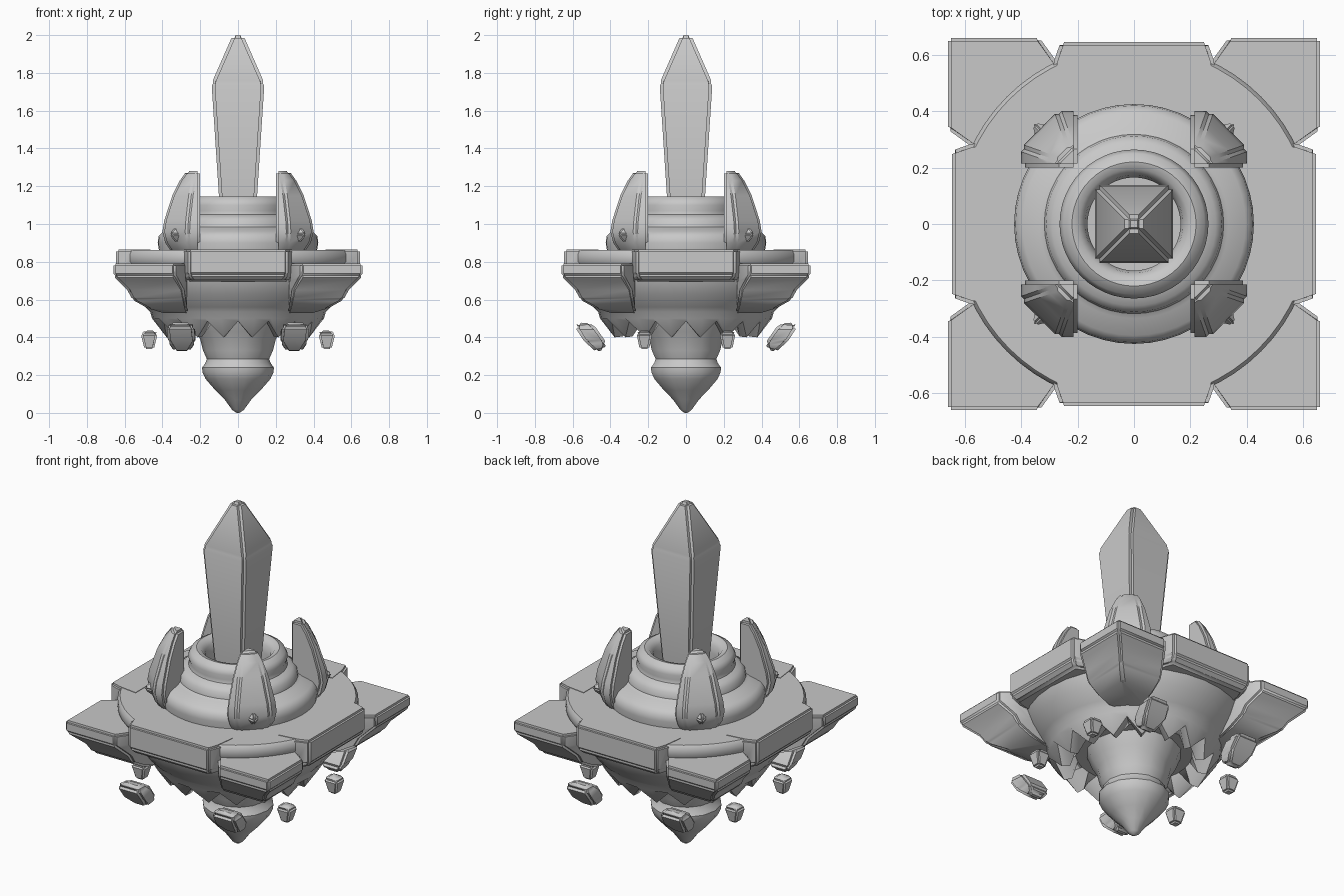
import bpy, bmesh, math
from mathutils import Vector

if "Cube" in bpy.data.objects:
    bpy.data.objects.remove(bpy.data.objects["Cube"])

stone = bpy.data.materials.new("light grey stone")
stone.diffuse_color = (0.58, 0.58, 0.58, 1)
stone.use_nodes = True
stone.node_tree.nodes["Principled BSDF"].inputs["Base Color"].default_value = stone.diffuse_color


def finish(name, bm, bevel=0.0, segs=2, sharp=40):
    bmesh.ops.remove_doubles(bm, verts=bm.verts, dist=1e-5)
    bmesh.ops.recalc_face_normals(bm, faces=bm.faces)
    if bevel:
        edges = [e for e in bm.edges if e.is_manifold and e.calc_face_angle(0) > math.radians(25)]
        bmesh.ops.bevel(bm, geom=edges, offset=bevel, segments=segs, affect='EDGES', clamp_overlap=True)
        bmesh.ops.recalc_face_normals(bm, faces=bm.faces)
    me = bpy.data.meshes.new(name)
    bm.to_mesh(me)
    bm.free()
    me.materials.append(stone)
    me.shade_smooth()
    me.set_sharp_from_angle(angle=math.radians(sharp))
    ob = bpy.data.objects.new(name, me)
    bpy.context.collection.objects.link(ob)
    return ob


def loft(name, rings, bevel=0.0, segs=2, sharp=40):
    """Skin a stack of equal-length point rings and cap both ends."""
    bm = bmesh.new()
    vs = [[bm.verts.new(p) for p in ring] for ring in rings]
    n = len(vs[0])
    for a, b in zip(vs, vs[1:]):
        for i in range(n):
            j = (i + 1) % n
            bm.faces.new((a[i], a[j], b[j], b[i]))
    bm.faces.new(vs[0])
    bm.faces.new(vs[-1])
    return finish(name, bm, bevel, segs, sharp)


def circle(r, z, n):
    return [(r * math.cos(2 * math.pi * i / n), r * math.sin(2 * math.pi * i / n), z) for i in range(n)]


def lathe(name, profile, n=48, bevel=0.0, sharp=40):
    return loft(name, [circle(r, z, n) for r, z in profile], bevel, 2, sharp)


def quarter(rings, k):
    """Rotate rings by k quarter turns about z."""
    c, s = [(1, 0), (0, 1), (-1, 0), (0, -1)][k]
    return [[(x * c - y * s, x * s + y * c, z) for x, y, z in r] for r in rings]


# Crystal blade standing in the middle
def square(h, z):
    return [(-h, -h, z), (h, -h, z), (h, h, z), (-h, h, z)]


loft("crystal", [square(0.09, 0.98), square(0.14, 1.745), square(0.028, 2.0)], 0.016, 2, 35)

# Stepped dome with a rounded, hollow collar
lathe("collar_dome", [(0.415, 0.84), (0.425, 0.90), (0.42, 0.935), (0.395, 0.96), (0.335, 0.975),
                      (0.318, 0.985), (0.312, 1.02), (0.29, 1.04), (0.262, 1.05), (0.256, 1.07),
                      (0.264, 1.10), (0.25, 1.13), (0.22, 1.146), (0.195, 1.14), (0.174, 1.115),
                      (0.165, 1.07), (0.165, 1.0), (0.01, 0.995)])

# Top plate, with a thick straight block on each side
lathe("top_plate", [(0.58, 0.70), (0.628, 0.785), (0.638, 0.80), (0.638, 0.845), (0.625, 0.863), (0.01, 0.863)], 64)
for k in range(4):
    outline = [(0.45, -0.30), (0.58, -0.283), (0.645, -0.26), (0.645, 0.26), (0.58, 0.283), (0.45, 0.30)]
    low = [(0.45, -0.28), (0.56, -0.26), (0.61, -0.24), (0.61, 0.24), (0.56, 0.26), (0.45, 0.28)]
    rings = [[(x, y, 0.695) for x, y in low], [(x, y, 0.73) for x, y in outline],
             [(x, y, 0.866) for x, y in outline]]
    loft("side_block", quarter(rings, k), 0.012)

# Corner slabs with tapering rock beneath
for k in range(4):
    rings = []
    for z, lo, hi in ((0.53, 0.26, 0.40), (0.555, 0.27, 0.48), (0.60, 0.28, 0.56), (0.65, 0.29, 0.585),
                      (0.70, 0.32, 0.635), (0.725, 0.335, 0.66), (0.792, 0.335, 0.66)):
        c = 0.27
        rings.append([(c, c, z), (hi - 0.09, c, z), (hi, lo, z), (hi, hi, z), (lo, hi, z), (c, hi - 0.09, z)])
    loft("corner_slab", quarter(rings, k), 0.012)

# Horns around the collar, each with a faceted stud at its foot
for k in range(4):
    rings = []
    for z, a in ((0.85, 0.15), (0.90, 0.185), (0.96, 0.20), (1.02, 0.19), (1.15, 0.148), (1.23, 0.108), (1.28, 0.072)):
        b, c, o = 0.2 + a, 0.2 + a * 0.35, 0.2
        rings.append([(o, o, z), (b, o, z), (b, c, z), (c, b, z), (o, b, z)])
    loft("horn", quarter(rings, k), 0.014)
    bm = bmesh.new()
    bmesh.ops.create_cone(bm, cap_ends=True, segments=4, radius1=0.07, radius2=0.012, depth=0.09)
    for v in bm.verts:   # point the stud outward along the diagonal
        u, w, h = v.co
        q = Vector((w, u, h))
        r, t, z = 0.455 + q.z, q.x, 0.945 + q.y * 1.25
        d = math.radians(45 + 90 * k)
        v.co = (r * math.cos(d) - t * math.sin(d), r * math.sin(d) + t * math.cos(d), z)
    finish("horn_stud", bm, 0.008)

# Hanging rock skirt with a jagged lower rim
N = 32
rings = [circle(r, z, N) for r, z in ((0.59, 0.75), (0.58, 0.70), (0.545, 0.63), (0.49, 0.56),
                                      (0.465, 0.535), (0.455, 0.50))]
outer, inner = [], []
for i in range(N):
    a = 2 * math.pi * i / N
    z, r = (0.40, 0.385) if i % 2 else (0.485, 0.425)
    outer.append((r * math.cos(a), r * math.sin(a), z))
    inner.append(((r - 0.045) * math.cos(a), (r - 0.045) * math.sin(a), z + 0.005))
rings += [outer, inner, circle(0.31, 0.50, N), circle(0.01, 0.51, N)]
loft("rock_skirt", rings, 0, 2, 50)

# Central stalactite
lathe("rock_tip", [(0.26, 0.52), (0.225, 0.43), (0.20, 0.39), (0.185, 0.33), (0.165, 0.285), (0.172, 0.265),
                   (0.19, 0.24), (0.188, 0.215), (0.172, 0.18), (0.12, 0.12), (0.07, 0.07),
                   (0.03, 0.015), (0.008, 0.0)], 14, 0, 35)

# Floating rocks, mirrored to all four corners
big = [[(0.25, -0.435, 0.335), (0.34, -0.435, 0.335), (0.335, -0.475, 0.322), (0.26, -0.475, 0.322)],
       [(0.225, -0.42, 0.37), (0.37, -0.42, 0.37), (0.37, -0.54, 0.38), (0.225, -0.54, 0.38)],
       [(0.225, -0.48, 0.455), (0.37, -0.48, 0.455), (0.38, -0.588, 0.455), (0.235, -0.588, 0.455)],
       [(0.25, -0.51, 0.475), (0.35, -0.51, 0.475), (0.36, -0.57, 0.478), (0.25, -0.57, 0.478)]]
small = [[(0.445, -0.245, 0.338), (0.495, -0.245, 0.338), (0.495, -0.195, 0.338), (0.445, -0.195, 0.338)],
         [(0.425, -0.262, 0.42), (0.515, -0.262, 0.42), (0.515, -0.178, 0.42), (0.425, -0.178, 0.42)],
         [(0.44, -0.25, 0.435), (0.49, -0.25, 0.435), (0.49, -0.19, 0.435), (0.44, -0.19, 0.435)]]
for sx in (1, -1):
    for sy in (1, -1):
        for name, rock in (("big_floating_rock", big), ("small_floating_rock", small)):
            loft(name, [[(x * sx, y * sy, z) for x, y, z in r] for r in rock], 0.014, 2, 45)
